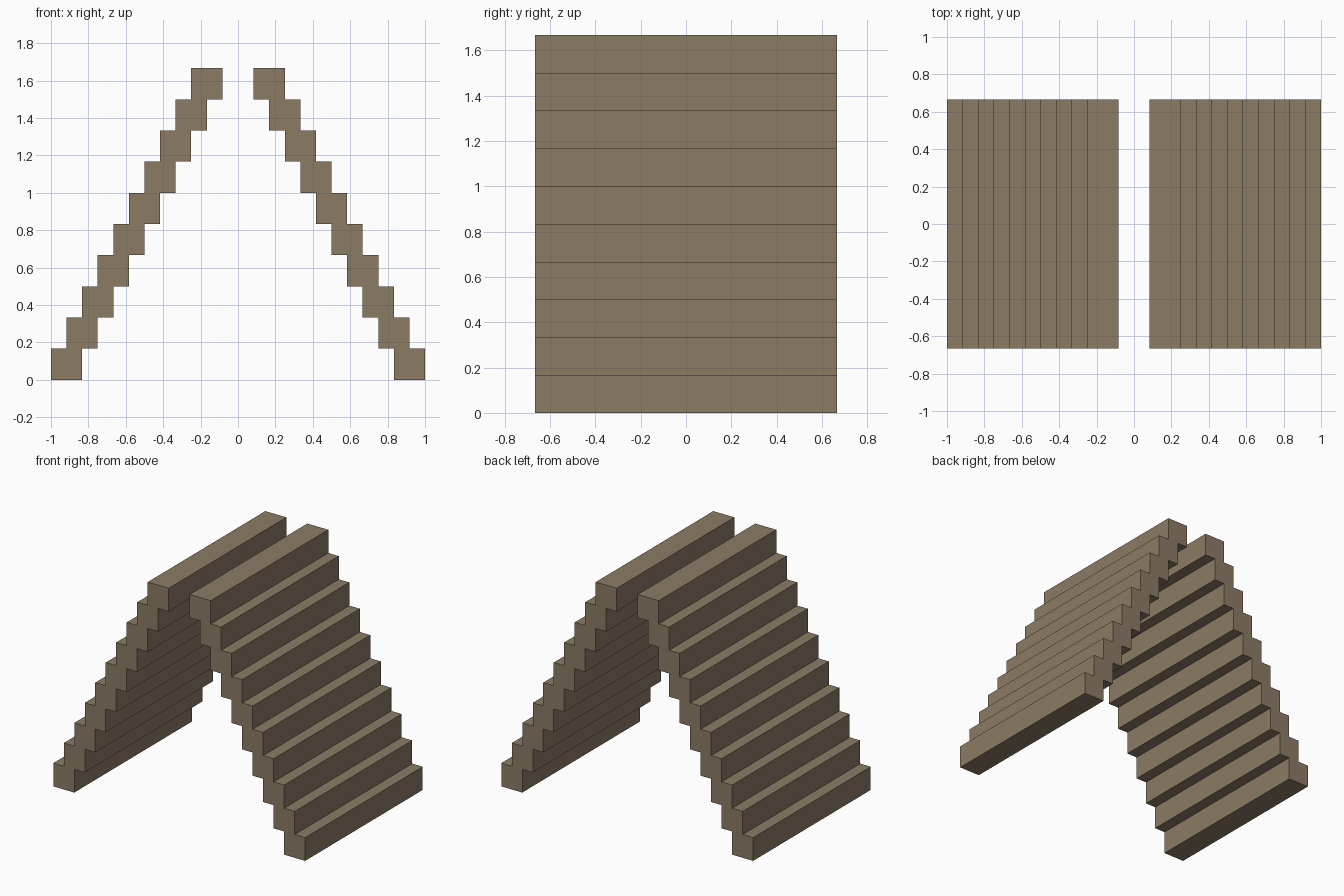
import bpy
import bmesh

if "Cube" in bpy.data.objects:
    bpy.data.objects.remove(bpy.data.objects["Cube"])

STEPS = 10
BEAM = 1 / 6          # square beam section
SHIFT = BEAM / 2      # inward shift per course
HALF_DEPTH = 2 / 3

wood = bpy.data.materials.new("weathered_wood")
wood.diffuse_color = (0.26, 0.20, 0.13, 1)
wood.use_nodes = True
wood.node_tree.nodes["Principled BSDF"].inputs["Base Color"].default_value = wood.diffuse_color


def stepped_slope(name, side):
    """Extrude a stair-shaped profile along y; side is -1 (left) or 1 (right)."""
    outer = []
    for i in range(STEPS):
        d = 1 - i * SHIFT
        outer += [(d, i * BEAM), (d, (i + 1) * BEAM)]
    inner = [(d - BEAM, z) for d, z in reversed(outer)]

    bm = bmesh.new()
    face = bm.faces.new([bm.verts.new((side * d, -HALF_DEPTH, z)) for d, z in outer + inner])
    ext = bmesh.ops.extrude_face_region(bm, geom=[face], use_keep_orig=True)
    moved = [v for v in ext["geom"] if isinstance(v, bmesh.types.BMVert)]
    bmesh.ops.translate(bm, verts=moved, vec=(0, 2 * HALF_DEPTH, 0))
    bmesh.ops.recalc_face_normals(bm, faces=bm.faces)

    mesh = bpy.data.meshes.new(name)
    bm.to_mesh(mesh)
    bm.free()
    mesh.materials.append(wood)
    obj = bpy.data.objects.new(name, mesh)
    bpy.context.collection.objects.link(obj)
    return obj


# Two roof slopes leaning toward an open ridge
stepped_slope("left_roof_slope", -1)
stepped_slope("right_roof_slope", 1)
